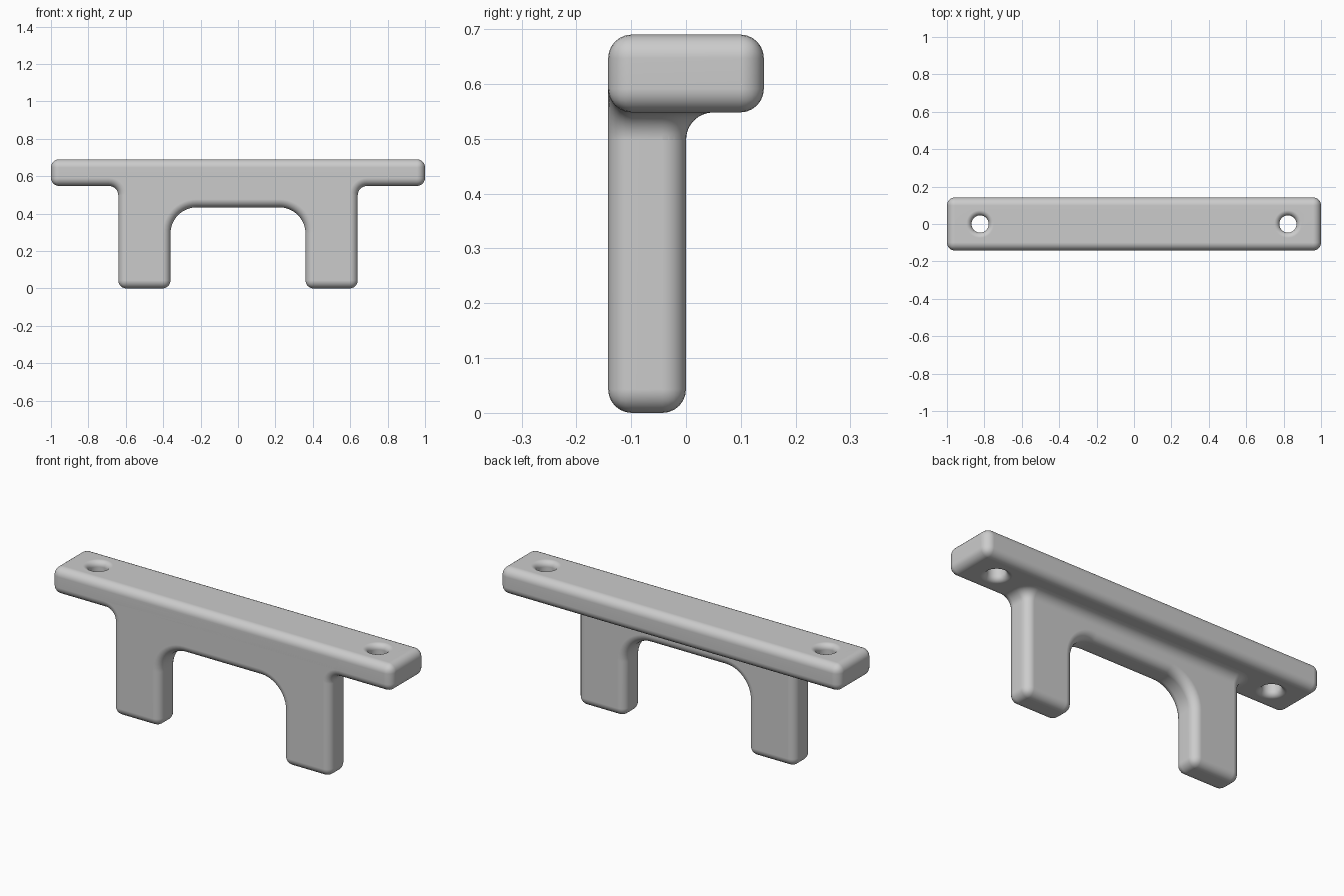
import bpy, bmesh
from math import sin, cos, pi, sqrt, radians

if "Cube" in bpy.data.objects:
    bpy.data.objects.remove(bpy.data.objects["Cube"], do_unlink=True)

DEPTH = 0.142            # half depth of the flange
LOW, TOP = 0.548, 0.69   # underside and top of the flange
ROUND, FILLET = 0.043, 0.05
LEG_IN, LEG_OUT = 0.361, 0.64
ARCH_Z, ARCH_R = 0.434, 0.141
HOLE_X, HOLE_R, RIM = 0.823, 0.046, 0.028

grey = bpy.data.materials.new("plain_grey")
grey.use_nodes = True
grey.diffuse_color = (0.6, 0.6, 0.6, 1)
grey.node_tree.nodes["Principled BSDF"].inputs["Base Color"].default_value = (0.6, 0.6, 0.6, 1)


def arc(cx, cy, r, a0, a1, n=10):
    angles = [radians(a0 + (a1 - a0) * i / n) for i in range(n + 1)]
    return [(cx + r * cos(a), cy + r * sin(a)) for a in angles]


def finish(bm, name):
    bmesh.ops.recalc_face_normals(bm, faces=bm.faces)
    mesh = bpy.data.meshes.new(name)
    bm.to_mesh(mesh)
    bm.free()
    mesh.materials.append(grey)
    ob = bpy.data.objects.new(name, mesh)
    bpy.context.collection.objects.link(ob)
    return ob


def activate(ob):
    bpy.ops.object.select_all(action='DESELECT')
    ob.select_set(True)
    bpy.context.view_layer.objects.active = ob


def smooth(ob):
    activate(ob)
    bpy.ops.object.shade_smooth_by_angle(angle=radians(35))
    ob.modifiers.new("even_shading", 'WEIGHTED_NORMAL').keep_sharp = True


def loft(bm, rings):
    """Closed skin through a list of equal rings of 3D points."""
    rows = [[bm.verts.new(p) for p in ring] for ring in rings]
    n = len(rows[0])
    for a, b in zip(rows, rows[1:]):
        for i in range(n):
            j = (i + 1) % n
            bm.faces.new((a[i], a[j], b[j], b[i]))
    bm.faces.new(rows[0])
    bm.faces.new(rows[-1])


# Flange: rounded bar
bm = bmesh.new()
bmesh.ops.create_cube(bm, size=1)
for v in bm.verts:
    v.co = (v.co.x * 2, v.co.y * 2 * DEPTH, (LOW + TOP) / 2 + v.co.z * (TOP - LOW))
bmesh.ops.bevel(bm, geom=bm.edges[:], offset=ROUND, segments=6, profile=0.5, affect='EDGES')
flange = finish(bm, "flange")

# Screw holes with rounded rims, cut by a flared spindle
spindle = [(HOLE_R + RIM, LOW - 0.02)]
spindle += arc(HOLE_R + RIM, LOW + RIM, RIM, 270, 180, 6)
spindle += arc(HOLE_R + RIM, TOP - RIM, RIM, 180, 90, 6)
spindle += [(HOLE_R + RIM, TOP + 0.02)]
for side in (-1, 1):
    bm = bmesh.new()
    loft(bm, [[(side * HOLE_X + x, y, z) for x, y in arc(0, 0, r, 0, 360, 40)[:-1]]
              for r, z in spindle])
    cutter = finish(bm, "hole_cutter")
    cutter.hide_render = True
    activate(flange)
    cut = flange.modifiers.new("hole", 'BOOLEAN')
    cut.operation, cut.solver, cut.object = 'DIFFERENCE', 'EXACT', cutter
    bpy.ops.object.modifier_apply(modifier=cut.name)
    bpy.data.objects.remove(cutter, do_unlink=True)
smooth(flange)

# Web: arched plate with two legs, its front flush with the flange
half = arc(LEG_IN - ARCH_R, ARCH_Z - ARCH_R, ARCH_R, 90, 0, 12)
half += [(LEG_IN, 0), (LEG_OUT, 0)]
half += arc(LEG_OUT + FILLET, LOW - FILLET, FILLET, 180, 90, 8)
half += [(LEG_OUT + FILLET, LOW + 0.092)]
outline = half + [(-x, z) for x, z in reversed(half)]
bm = bmesh.new()
loft(bm, [[(x, y, z) for x, z in outline] for y in (-DEPTH, 0)])


def is_rounded(edge):
    a, b = (v.co for v in edge.verts)
    if abs(a.y - b.y) > 0.01:            # edges running front to back
        return max(a.z, b.z) < 0.01
    return max(a.z, b.z) < LOW + 0.001   # rims, but not the hidden upper end


bmesh.ops.recalc_face_normals(bm, faces=bm.faces)
bmesh.ops.bevel(bm, geom=[e for e in bm.edges if is_rounded(e)], offset=ROUND,
                segments=6, profile=0.5, affect='EDGES', clamp_overlap=False)
smooth(finish(bm, "web_with_legs"))

# Fillet flaring from the back of the web into the underside of the flange
rings = []
for i in range(10):
    t = min(i, 8) / 8 * pi / 2
    grow = FILLET * (1 - cos(t))
    z = LOW - FILLET + FILLET * sin(t) + (0.01 if i == 9 else 0)
    corner = arc(LEG_OUT - ROUND, -ROUND, ROUND + grow, 0, 90, 8)
    right = [(LEG_OUT + grow, -DEPTH / 2)] + corner
    ring = right + [(-x, y) for x, y in reversed(right)]
    rings.append([(x, y, z) for x, y in ring])
bm = bmesh.new()
loft(bm, rings)
smooth(finish(bm, "back_fillet"))
